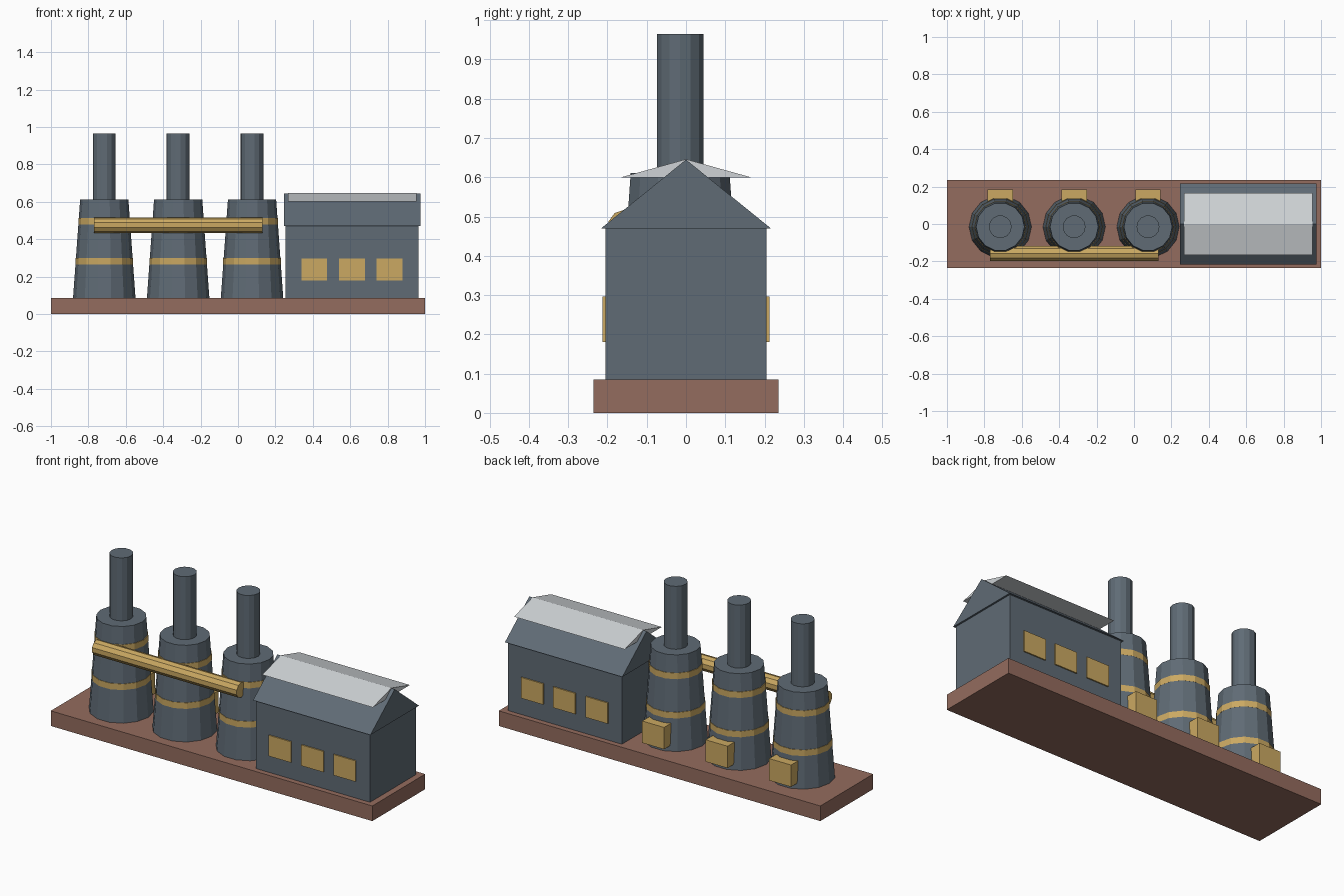
import bpy, bmesh, math
from mathutils import Matrix

old = bpy.data.objects.get("Cube")
if old:
    bpy.data.objects.remove(old, do_unlink=True)


def material(name, rgb):
    m = bpy.data.materials.new(name)
    m.use_nodes = True
    m.diffuse_color = (*rgb, 1)
    node = next(n for n in m.node_tree.nodes if n.type == 'BSDF_PRINCIPLED')
    node.inputs["Base Color"].default_value = (*rgb, 1)
    return m


SLATE = material("slate_grey", (0.115, 0.147, 0.178))
BRICK = material("brick_brown", (0.296, 0.15, 0.112))
BRASS = material("brass", (0.597, 0.397, 0.122))
PALE = material("pale_grey", (0.62, 0.65, 0.67))


def finish(name, bm, mat):
    bmesh.ops.recalc_face_normals(bm, faces=bm.faces)
    mesh = bpy.data.meshes.new(name)
    bm.to_mesh(mesh)
    bm.free()
    mesh.materials.append(mat)
    ob = bpy.data.objects.new(name, mesh)
    bpy.context.collection.objects.link(ob)
    return ob


def box(name, mat, x, y, z):
    """Box spanning the (low, high) pairs x, y and z."""
    bm = bmesh.new()
    bmesh.ops.create_cube(bm, size=1)
    for v in bm.verts:
        v.co = [lo + (c + 0.5) * (hi - lo) for c, (lo, hi) in zip(v.co, (x, y, z))]
    return finish(name, bm, mat)


def drum(name, mat, centre, r1, r2, length, sides=14, axis='Z'):
    """Capped cone or cylinder about its centre."""
    bm = bmesh.new()
    turn = Matrix.Rotation(math.pi / 2, 4, 'Y') if axis == 'X' else Matrix()
    spin = Matrix.Rotation(math.pi / 2, 4, 'Z')
    bmesh.ops.create_cone(bm, cap_ends=True, segments=sides, radius1=r1, radius2=r2,
                          depth=length, matrix=Matrix.Translation(centre) @ turn @ spin)
    return finish(name, bm, mat)


def gable(name, mat, x, half_width, low, high):
    """Triangular prism with its ridge along x."""
    bm = bmesh.new()
    ring = [bm.verts.new((x[0], y, z))
            for y, z in ((-half_width, low), (half_width, low), (0, high))]
    face = bm.faces.new(ring)
    new = bmesh.ops.extrude_face_region(bm, geom=[face])["geom"]
    bmesh.ops.translate(bm, vec=(x[1] - x[0], 0, 0),
                        verts=[g for g in new if isinstance(g, bmesh.types.BMVert)])
    return finish(name, bm, mat)


# Ground slab
FLOOR = 0.085
box("base_slab", BRICK, (-1, 1), (-0.235, 0.235), (0, FLOOR))

# Three furnaces with stacks, bands and rear hatches
FY = -0.015
for i, fx in enumerate((-0.715, -0.32, 0.075), 1):
    drum(f"furnace_{i}", SLATE, (fx, FY, 0.348), 0.167, 0.129, 0.526)
    drum(f"stack_{i}", SLATE, (fx, FY, 0.785), 0.061, 0.061, 0.36)
    for part, z, r in (("lower", 0.282, 0.154), ("upper", 0.496, 0.139)):
        drum(f"{part}_band_{i}", BRASS, (fx, FY, z), r, r, 0.034)
    box(f"hatch_{i}", BRASS, (fx - 0.068, fx + 0.068), (0.09, 0.185), (0.115, 0.238))

# Pipe joining the furnaces
drum("gas_pipe", BRASS, (-0.32, -0.157, 0.475), 0.042, 0.042, 0.9, 10, 'X')

# Shed with roof and ridge cover
box("shed_walls", SLATE, (0.255, 0.965), (-0.205, 0.205), (FLOOR, 0.475))
gable("shed_roof", SLATE, (0.245, 0.975), 0.216, 0.47, 0.645)
gable("ridge_cover", PALE, (0.266, 0.954), 0.165, 0.6, 0.646)

# Windows on both long walls
for side, label in ((-1, "front"), (1, "back")):
    for i, wx in enumerate((0.408, 0.61, 0.81), 1):
        y = sorted((side * 0.204, side * 0.212))
        box(f"{label}_window_{i}", BRASS, (wx - 0.069, wx + 0.069), y, (0.18, 0.297))
